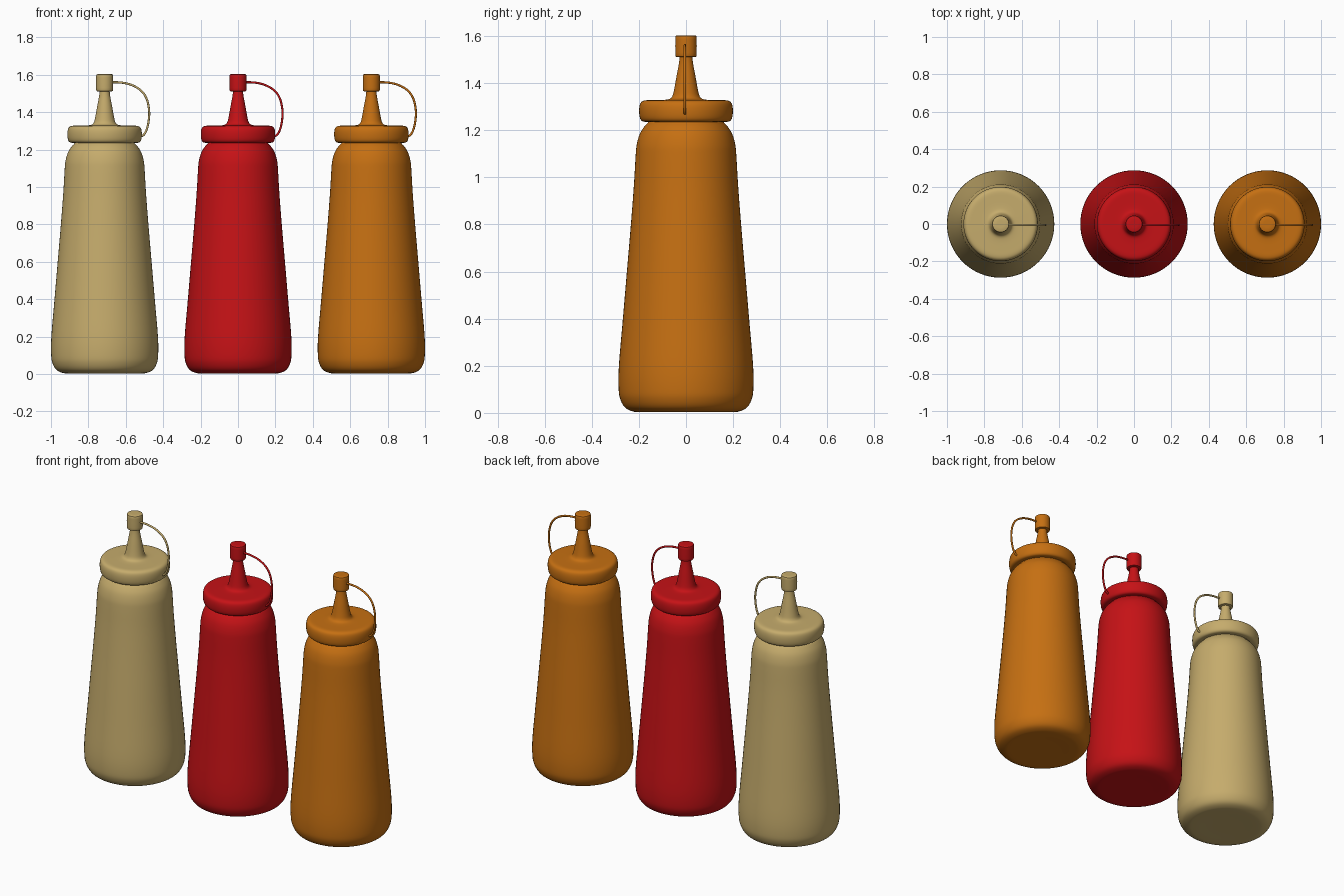
import bpy, bmesh, math
from mathutils import Vector

if "Cube" in bpy.data.objects:
    bpy.data.objects.remove(bpy.data.objects["Cube"])


def material(name, rgb):
    m = bpy.data.materials.new(name)
    m.diffuse_color = (*rgb, 1)
    m.use_nodes = True
    m.node_tree.nodes["Principled BSDF"].inputs["Base Color"].default_value = m.diffuse_color
    return m


def smooth_path(pts, steps=4):
    # Catmull-Rom through the profile points
    p = [Vector(q) for q in pts]
    p = [p[0]] + p + [p[-1]]
    out = []
    for a, b, c, d in zip(p, p[1:], p[2:], p[3:]):
        for i in range(steps):
            t = i / steps
            out.append(0.5 * (2*b + (c - a)*t + (2*a - 5*b + 4*c - d)*t*t
                              + (3*b - a - 3*c + d)*t**3))
    return out + [p[-1]]


def lathe(name, pts, x, mat, steps=4, sides=64):
    # Revolve an (r, z) profile around the bottle axis
    bm = bmesh.new()
    vs = [bm.verts.new((max(q[0], 0), 0, q[1])) for q in smooth_path(pts, steps)]
    es = [bm.edges.new(e) for e in zip(vs, vs[1:])]
    bmesh.ops.spin(bm, geom=vs + es, cent=(0, 0, 0), axis=(0, 0, 1),
                   angle=2 * math.pi, steps=sides)
    bmesh.ops.remove_doubles(bm, verts=bm.verts, dist=0.0002)
    bmesh.ops.recalc_face_normals(bm, faces=bm.faces)
    me = bpy.data.meshes.new(name)
    bm.to_mesh(me)
    bm.free()
    ob = bpy.data.objects.new(name, me)
    bpy.context.collection.objects.link(ob)
    ob.location.x = x
    me.materials.append(mat)
    bpy.ops.object.select_all(action='DESELECT')
    ob.select_set(True)
    bpy.context.view_layer.objects.active = ob
    bpy.ops.object.shade_smooth_by_angle(angle=math.radians(40))
    return ob


def strap(name, pts, x, mat):
    # Thin round cord joining the tip cap to the lid
    cu = bpy.data.curves.new(name, 'CURVE')
    cu.dimensions = '3D'
    cu.bevel_depth = 0.006
    cu.bevel_resolution = 3
    cu.use_fill_caps = True
    path = smooth_path(pts, 6)
    sp = cu.splines.new('POLY')
    sp.points.add(len(path) - 1)
    for q, v in zip(sp.points, path):
        q.co = (v.x, -0.005, v.y, 1)
    sp.use_smooth = True
    cu.materials.append(mat)
    ob = bpy.data.objects.new(name, cu)
    ob.location.x = x
    bpy.context.collection.objects.link(ob)


BODY = [(0, 0.004), (0.1, 0.004), (0.19, 0.003), (0.225, 0.006), (0.258, 0.022),
        (0.278, 0.055), (0.286, 0.1), (0.285, 0.2), (0.268, 0.4), (0.251, 0.6),
        (0.234, 0.8), (0.221, 0.97), (0.214, 1.09), (0.209, 1.14), (0.196, 1.185),
        (0.176, 1.217), (0.16, 1.235), (0.155, 1.26)]
LID = [(0, 1.236), (0.14, 1.236), (0.175, 1.236), (0.19, 1.242), (0.197, 1.258),
       (0.199, 1.285), (0.196, 1.308), (0.188, 1.321), (0.172, 1.327),
       (0.14, 1.328), (0.095, 1.329), (0.07, 1.333), (0.058, 1.345),
       (0.051, 1.37), (0.04, 1.43), (0.029, 1.49), (0.026, 1.53)]
CAP = [(0, 1.511), (0.038, 1.511), (0.044, 1.516), (0.0455, 1.53), (0.0455, 1.585),
       (0.0445, 1.597), (0.038, 1.603), (0, 1.603)]
STRAP = [(0.035, 1.56), (0.09, 1.558), (0.145, 1.545), (0.195, 1.515), (0.225, 1.47),
         (0.238, 1.405), (0.234, 1.345), (0.222, 1.3), (0.207, 1.277), (0.19, 1.27)]

COLOURS = [("mayo", -0.713, (0.56, 0.41, 0.15)),
           ("ketchup", 0.0, (0.56, 0.006, 0.008)),
           ("mustard", 0.713, (0.56, 0.16, 0.006))]

for label, x, rgb in COLOURS:
    mat = material(label + "_plastic", rgb)
    lathe(label + "_bottle_body", BODY, x, mat)
    lathe(label + "_lid_and_nozzle", LID, x, mat)
    lathe(label + "_tip_cap", CAP, x, mat, steps=2, sides=32)
    strap(label + "_cap_strap", STRAP, x, mat)
